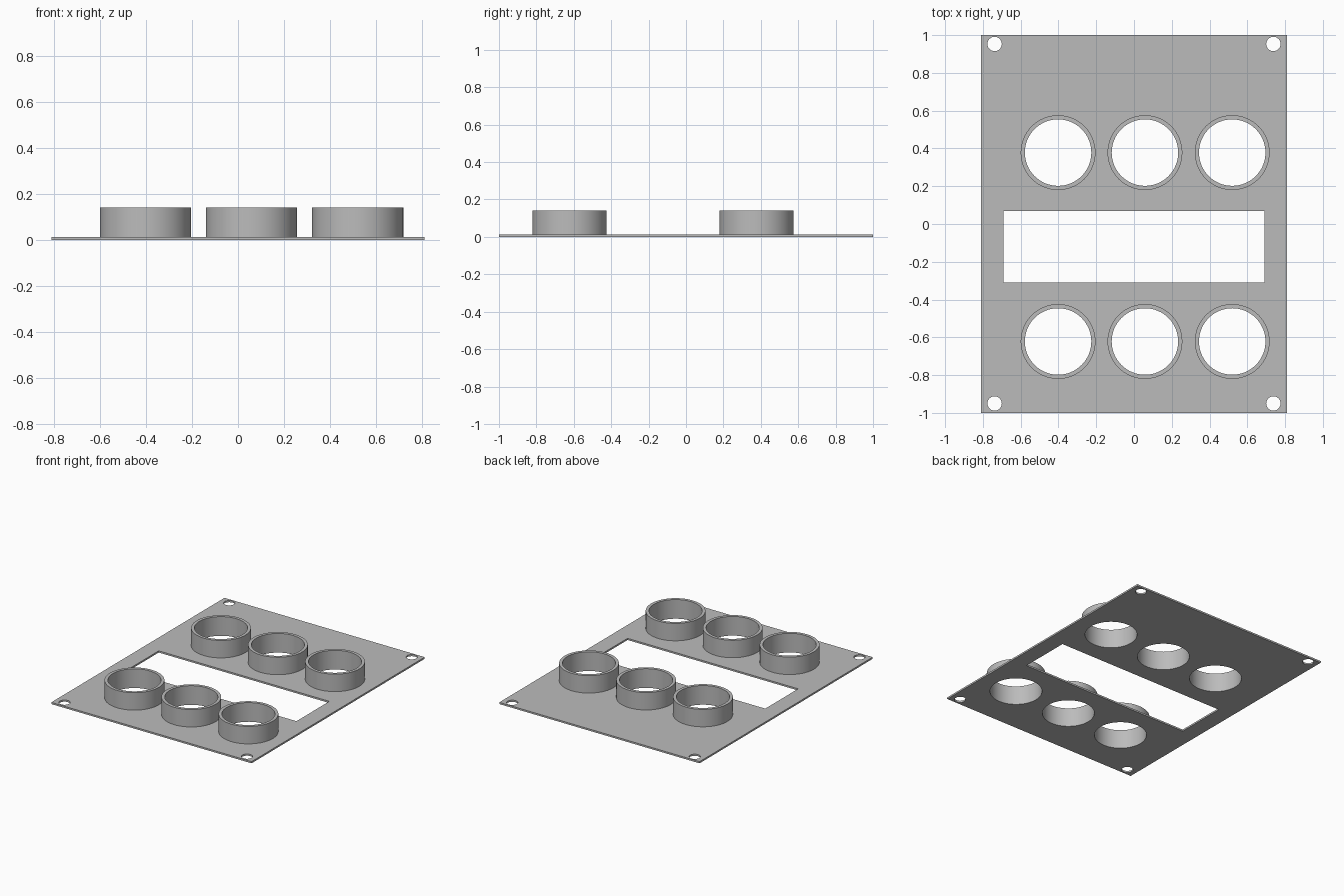
import bpy, bmesh
from math import cos, sin, tau, radians

cube = bpy.data.objects.get("Cube")
if cube:
    bpy.data.objects.remove(cube, do_unlink=True)

THICK, TOP = 0.0125, 0.14
R_OUT, R_IN, R_SCREW = 0.198, 0.176, 0.038
SEGMENTS = 64
CENTRES = [(x, y) for y in (-0.622, 0.378) for x in (-0.402, 0.058, 0.52)]
SCREWS = [(x, y) for x in (-0.738, 0.738) for y in (-0.95, 0.953)]

grey = bpy.data.materials.new("grey")
grey.use_nodes = True
colour = (0.5, 0.5, 0.5, 1)
grey.diffuse_color = colour
grey.node_tree.nodes["Principled BSDF"].inputs["Base Color"].default_value = colour


def circle(cx, cy, r, n=SEGMENTS):
    return [(cx + r * cos(tau * i / n), cy + r * sin(tau * i / n)) for i in range(n)]


def rectangle(x0, x1, y0, y1):
    return [(x0, y0), (x1, y0), (x1, y1), (x0, y1)]


def finish(bm, name):
    bmesh.ops.recalc_face_normals(bm, faces=bm.faces)
    mesh = bpy.data.meshes.new(name)
    bm.to_mesh(mesh)
    bm.free()
    mesh.materials.append(grey)
    obj = bpy.data.objects.new(name, mesh)
    bpy.context.collection.objects.link(obj)
    bpy.ops.object.select_all(action='DESELECT')
    obj.select_set(True)
    bpy.context.view_layer.objects.active = obj
    bpy.ops.object.shade_smooth_by_angle(angle=radians(30))
    return obj


# Flat panel: outer outline with a window, ring holes and screw holes
bm = bmesh.new()
loops = [rectangle(-0.81, 0.81, -1, 1), rectangle(-0.69, 0.69, -0.31, 0.07)]
loops += [circle(x, y, R_IN) for x, y in CENTRES]
loops += [circle(x, y, R_SCREW, 32) for x, y in SCREWS]
edges = []
for loop in loops:
    verts = [bm.verts.new((x, y, 0)) for x, y in loop]
    edges += [bm.edges.new((verts[i - 1], verts[i])) for i in range(len(verts))]
bmesh.ops.triangle_fill(bm, use_beauty=True, use_dissolve=False, edges=edges)
extruded = bmesh.ops.extrude_face_region(bm, geom=bm.faces[:], use_keep_orig=True)
top_verts = [v for v in extruded["geom"] if isinstance(v, bmesh.types.BMVert)]
bmesh.ops.translate(bm, verts=top_verts, vec=(0, 0, THICK))
finish(bm, "panel")

# Six collars standing on the panel around the round holes
for number, (cx, cy) in enumerate(CENTRES, 1):
    bm = bmesh.new()
    levels = [(R_OUT, THICK), (R_OUT, TOP), (R_IN, TOP), (R_IN, THICK)]
    rings = [[bm.verts.new((x, y, z)) for x, y in circle(cx, cy, r)] for r, z in levels]
    for low, high in zip(rings, rings[1:]):
        for i in range(SEGMENTS):
            bm.faces.new((low[i - 1], low[i], high[i], high[i - 1]))
    finish(bm, f"collar_{number}")
